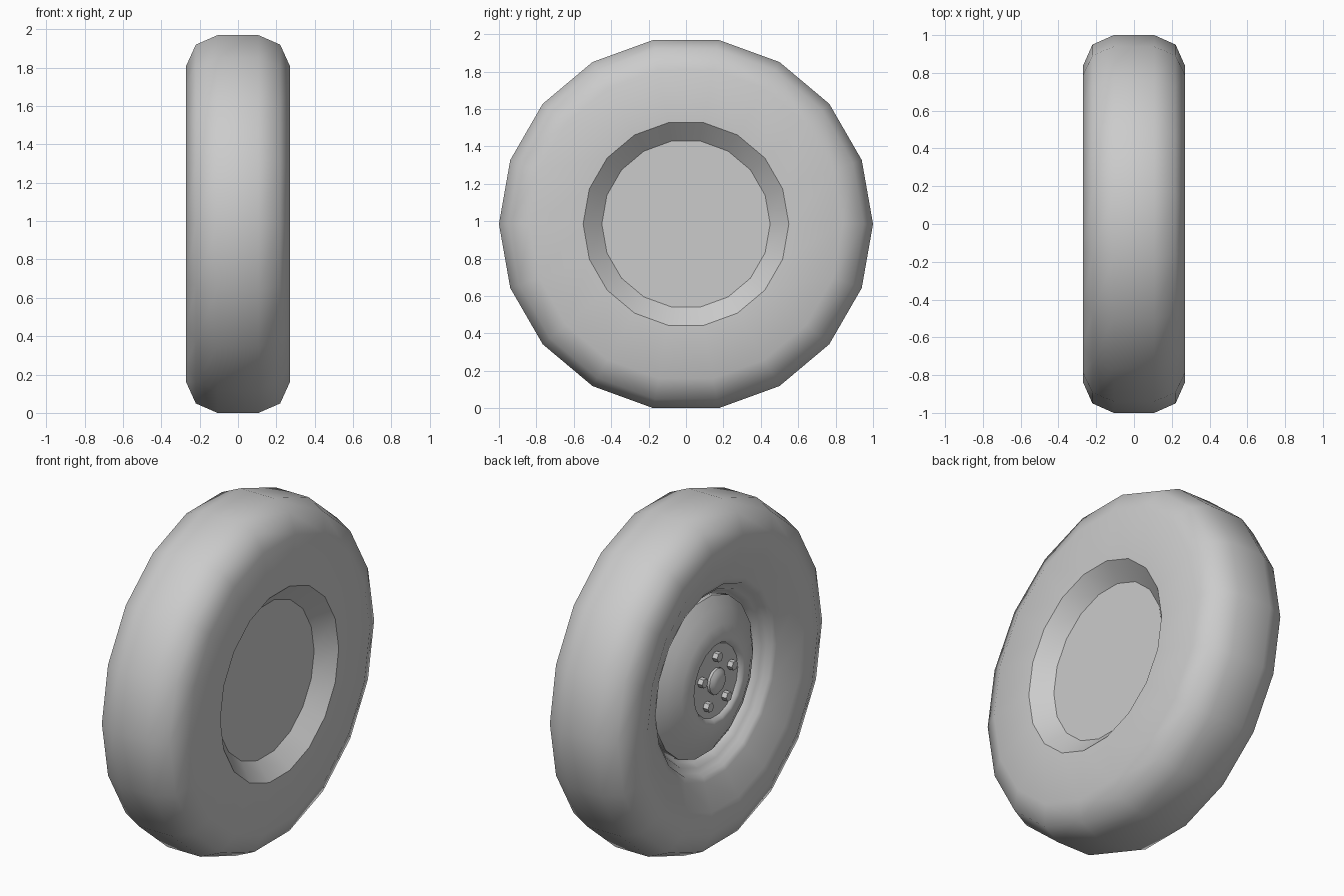
import bpy, bmesh, math

old = bpy.data.objects.get("Cube")
if old:
    bpy.data.objects.remove(old, do_unlink=True)

SIDES = 18
AXLE_Z = math.cos(math.radians(10))   # the wheel rests on a flat facet

grey = bpy.data.materials.new("plain_grey")
grey.use_nodes = True
colour = (0.6, 0.6, 0.6, 1)
grey.diffuse_color = colour
grey.node_tree.nodes["Principled BSDF"].inputs["Base Color"].default_value = colour


def lathe(name, profile, sides=SIDES, sharp=(), centre=(0, 0), flat=False):
    """Turn (x, radius) points about the axle, cap both ends; sharp lists crisp rings."""
    bm = bmesh.new()
    rings = []
    for x, r in profile:
        ring = []
        for i in range(sides):
            a = math.tau * i / sides
            ring.append(bm.verts.new((x, centre[0] + r * math.cos(a),
                                      centre[1] + r * math.sin(a))))
        rings.append(ring)
    for a, b in zip(rings, rings[1:]):
        for i in range(sides):
            j = (i + 1) % sides
            bm.faces.new((a[i], a[j], b[j], b[i]))
    bm.faces.new(rings[0])
    bm.faces.new(rings[-1])
    bmesh.ops.recalc_face_normals(bm, faces=bm.faces)
    for f in bm.faces:
        f.smooth = not flat
    for k in sharp:
        for i in range(sides):
            bm.edges.get((rings[k][i], rings[k][(i + 1) % sides])).smooth = False
    mesh = bpy.data.meshes.new(name)
    bm.to_mesh(mesh)
    bm.free()
    mesh.materials.append(grey)
    obj = bpy.data.objects.new(name, mesh)
    obj.location.z = AXLE_Z
    bpy.context.collection.objects.link(obj)
    return obj


# Tyre: recessed plate on the inner side, stepped bead on the outer side
lathe("tyre", [
    (0.18, 0.45), (0.27, 0.55), (0.27, 0.838), (0.22, 0.95), (0.107, 1.0),
    (-0.107, 1.0), (-0.22, 0.95), (-0.27, 0.838), (-0.255, 0.72), (-0.19, 0.57),
    (-0.18, 0.54), (-0.15, 0.53), (-0.14, 0.50), (-0.10, 0.48), (-0.06, 0.45),
], sharp=(0, 1))

# Rim: domed dish with a raised lip around the bolt face
lathe("rim_dish", [
    (-0.04, 0.46), (-0.115, 0.46), (-0.155, 0.40), (-0.195, 0.32),
    (-0.215, 0.25), (-0.21, 0.225), (-0.19, 0.21),
], sharp=(1, 6))

# Hub cap in the middle of the bolt face
lathe("hub_cap", [(-0.18, 0.075), (-0.205, 0.075), (-0.22, 0.055), (-0.225, 0.025)],
      sides=12, sharp=(1,))

# Five hexagonal wheel nuts
for n in range(5):
    a = math.radians(90 + 72 * n)
    lathe(f"wheel_nut_{n + 1}", [(-0.18, 0.028), (-0.222, 0.028)], sides=6,
          centre=(0.145 * math.cos(a), 0.145 * math.sin(a)), flat=True)
